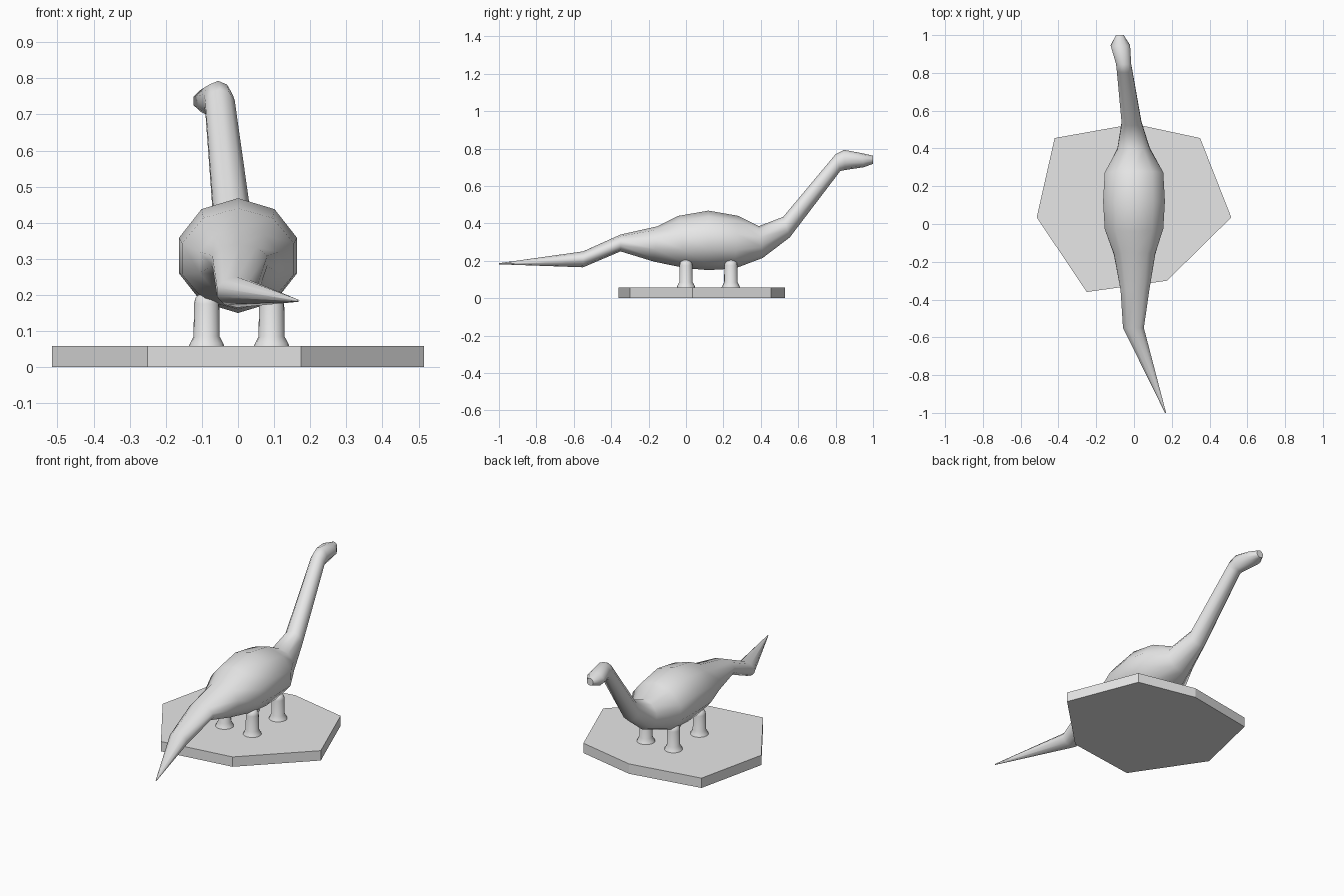
import bpy, bmesh, math
from mathutils import Vector

if "Cube" in bpy.data.objects:
    bpy.data.objects.remove(bpy.data.objects["Cube"])

grey = bpy.data.materials.new("light_grey")
grey.diffuse_color = (0.8, 0.8, 0.8, 1)
grey.use_nodes = True
grey.node_tree.nodes["Principled BSDF"].inputs["Base Color"].default_value = grey.diffuse_color


def finish(name, bm, angle):
    bmesh.ops.recalc_face_normals(bm, faces=bm.faces)
    mesh = bpy.data.meshes.new(name)
    bm.to_mesh(mesh)
    bm.free()
    mesh.materials.append(grey)
    ob = bpy.data.objects.new(name, mesh)
    bpy.context.collection.objects.link(ob)
    if angle:
        bpy.ops.object.select_all(action='DESELECT')
        ob.select_set(True)
        bpy.context.view_layer.objects.active = ob
        bpy.ops.object.shade_smooth_by_angle(angle=math.radians(angle))
    return ob


def loft(bm, rings):
    """Bridge consecutive rings of points and cap both ends."""
    rows = [[bm.verts.new(p) for p in ring] for ring in rings]
    n = len(rows[0])
    for a, b in zip(rows, rows[1:]):
        for i in range(n):
            j = (i + 1) % n
            bm.faces.new((a[i], a[j], b[j], b[i]))
    bm.faces.new(rows[0])
    bm.faces.new(rows[-1])


# Base: irregular seven-sided slab
outline = [(-0.42, 0.455), (-0.515, 0.035), (-0.25, -0.36), (0.175, -0.30),
           (0.515, 0.035), (0.35, 0.455), (0.0, 0.53)]
bm = bmesh.new()
loft(bm, [[(x, y, z) for x, y in outline] for z in (0, 0.058)])
finish("base", bm, 0)

# Body: ten-sided sections from tail tip to snout
# (centre x, half width, top y, top z, bottom y, bottom z)
sections = [
    (0.167, 0.003, -1.0, 0.187, -1.0, 0.181),
    (-0.003, 0.058, -0.55, 0.25, -0.55, 0.165),
    (0.005, 0.080, -0.35, 0.34, -0.35, 0.25),
    (0.003, 0.115, -0.15, 0.385, -0.17, 0.195),
    (0.0, 0.163, -0.04, 0.44, 0.0, 0.16),
    (0.0, 0.172, 0.12, 0.468, 0.12, 0.15),
    (0.0, 0.163, 0.28, 0.44, 0.26, 0.158),
    (-0.002, 0.090, 0.39, 0.385, 0.41, 0.215),
    (-0.013, 0.055, 0.52, 0.435, 0.555, 0.325),
    (-0.050, 0.043, 0.80, 0.77, 0.825, 0.68),
    (-0.055, 0.042, 0.845, 0.793, 0.85, 0.685),
    (-0.072, 0.054, 0.94, 0.775, 0.95, 0.70),
    (-0.075, 0.022, 1.0, 0.762, 1.0, 0.718),
]
rings = []
for cx, w, ty, tz, by, bz in sections:
    mid = Vector((cx, (ty + by) / 2, (tz + bz) / 2))
    up = Vector((0, (ty - by) / 2, (tz - bz) / 2))
    rings.append([mid + up * math.cos(a) + Vector((w * math.sin(a), 0, 0))
                  for a in (math.tau * i / 10 for i in range(10))])
bm = bmesh.new()
loft(bm, rings)
finish("body", bm, 50)

# Legs: flared foot, straight shaft and domed top
profile = [(0.050, 0.056), (0.046, 0.066), (0.036, 0.085), (0.035, 0.175),
           (0.031, 0.192), (0.019, 0.203), (0.004, 0.207)]
for side, x in (("left", -0.087), ("right", 0.093)):
    for end, y in (("hind", 0.0), ("fore", 0.24)):
        bm = bmesh.new()
        loft(bm, [[(x + r * math.cos(a), y + r * math.sin(a), z)
                   for a in (math.tau * i / 16 for i in range(16))]
                  for r, z in profile])
        finish(f"{end}_leg_{side}", bm, 40)
